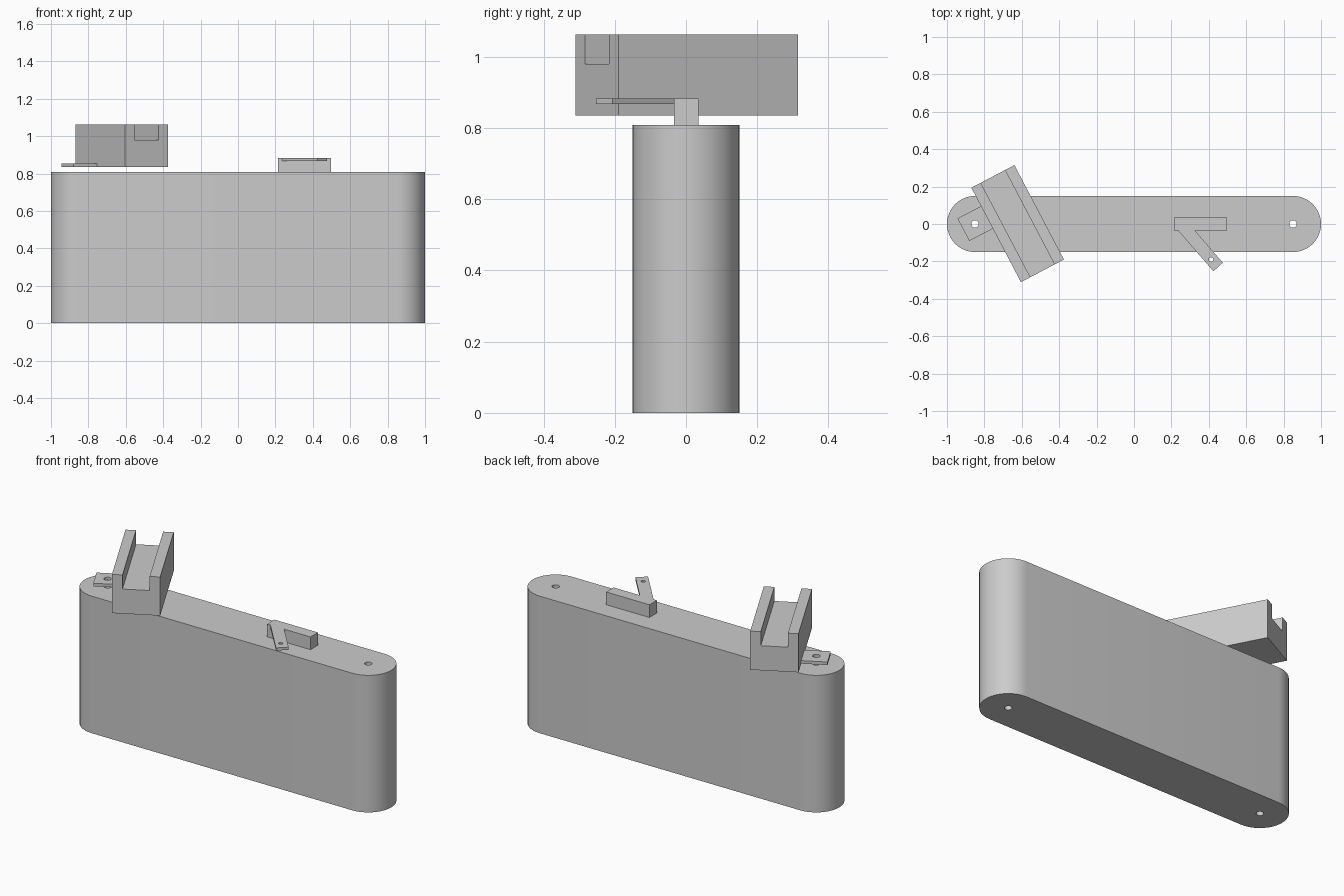
import bpy, bmesh
from math import sin, cos, pi, radians
from mathutils import Matrix

if "Cube" in bpy.data.objects:
    bpy.data.objects.remove(bpy.data.objects["Cube"], do_unlink=True)

grey = bpy.data.materials.new("plain grey")
grey.use_nodes = True
grey.diffuse_color = (0.6, 0.6, 0.6, 1)
grey.node_tree.nodes["Principled BSDF"].inputs["Base Color"].default_value = (0.6, 0.6, 0.6, 1)


def prism(name, profile, low, high, matrix=Matrix()):
    """Extrude a flat outline along z, then place it with a matrix."""
    bm = bmesh.new()
    face = bm.faces.new([bm.verts.new((x, y, low)) for x, y in profile])
    new = bmesh.ops.extrude_face_region(bm, geom=[face])["geom"]
    top = [v for v in new if isinstance(v, bmesh.types.BMVert)]
    bmesh.ops.translate(bm, verts=top, vec=(0, 0, high - low))
    bmesh.ops.recalc_face_normals(bm, faces=bm.faces)
    bm.transform(matrix)
    mesh = bpy.data.meshes.new(name)
    bm.to_mesh(mesh)
    bm.free()
    mesh.materials.append(grey)
    obj = bpy.data.objects.new(name, mesh)
    bpy.context.collection.objects.link(obj)
    return obj


def arc(cx, cy, r, start, end, steps):
    angles = [start + (end - start) * i / steps for i in range(steps + 1)]
    return [(cx + r * cos(a), cy + r * sin(a)) for a in angles]


def select(obj):
    bpy.ops.object.select_all(action='DESELECT')
    obj.select_set(True)
    bpy.context.view_layer.objects.active = obj


def drill(obj, x, y, r):
    """Cut a round vertical hole right through a part."""
    cutter = prism("hole_cutter", arc(x, y, r, 0, 2 * pi, 24)[:-1], -1, 2)
    cutter.hide_render = True
    mod = obj.modifiers.new("hole", 'BOOLEAN')
    mod.operation, mod.solver, mod.object = 'DIFFERENCE', 'EXACT', cutter
    select(obj)
    bpy.ops.object.modifier_apply(modifier=mod.name)
    bpy.data.objects.remove(cutter, do_unlink=True)


def rect(x0, x1, y0, y1):
    return [(x0, y0), (x1, y0), (x1, y1), (x0, y1)]


# Tall body with rounded ends and a hole near each end
outline = arc(0.85, 0, 0.15, -pi / 2, pi / 2, 24) + arc(-0.85, 0, 0.15, pi / 2, 3 * pi / 2, 24)
body = prism("body", outline, 0, 0.808)
for x in (-0.85, 0.85):
    drill(body, x, 0, 0.02)

# Grooved channel block, turned on the body, with its mounting tab
turn = Matrix.Translation((-0.622, 0.002, 0)) @ Matrix.Rotation(radians(27.7), 4, 'Z')
half, inner, base, floor, top = 0.13, 0.073, 0.835, 0.98, 1.063
section = [(-half, base), (half, base), (half, top), (inner, top),
           (inner, floor), (-inner, floor), (-inner, top), (-half, top)]
prism("channel", section, -0.285, 0.285, turn @ Matrix.Rotation(pi / 2, 4, 'X'))
tab = prism("channel_tab", rect(-0.272, -half, 0.038, 0.174), base, 0.853, turn)
drill(tab, -0.85, 0, 0.02)

# Small bar with a thin slanted arm
prism("latch_bar", rect(0.214, 0.497, -0.034, 0.035), 0.808, 0.883)
arm = prism("latch_arm", [(0.235, -0.034), (0.425, -0.253), (0.475, -0.207), (0.325, -0.034)],
            0.867, 0.883)
drill(arm, 0.412, -0.19, 0.012)

for part in (body, tab, arm):
    select(part)
    bpy.ops.object.shade_smooth_by_angle(angle=radians(30))
